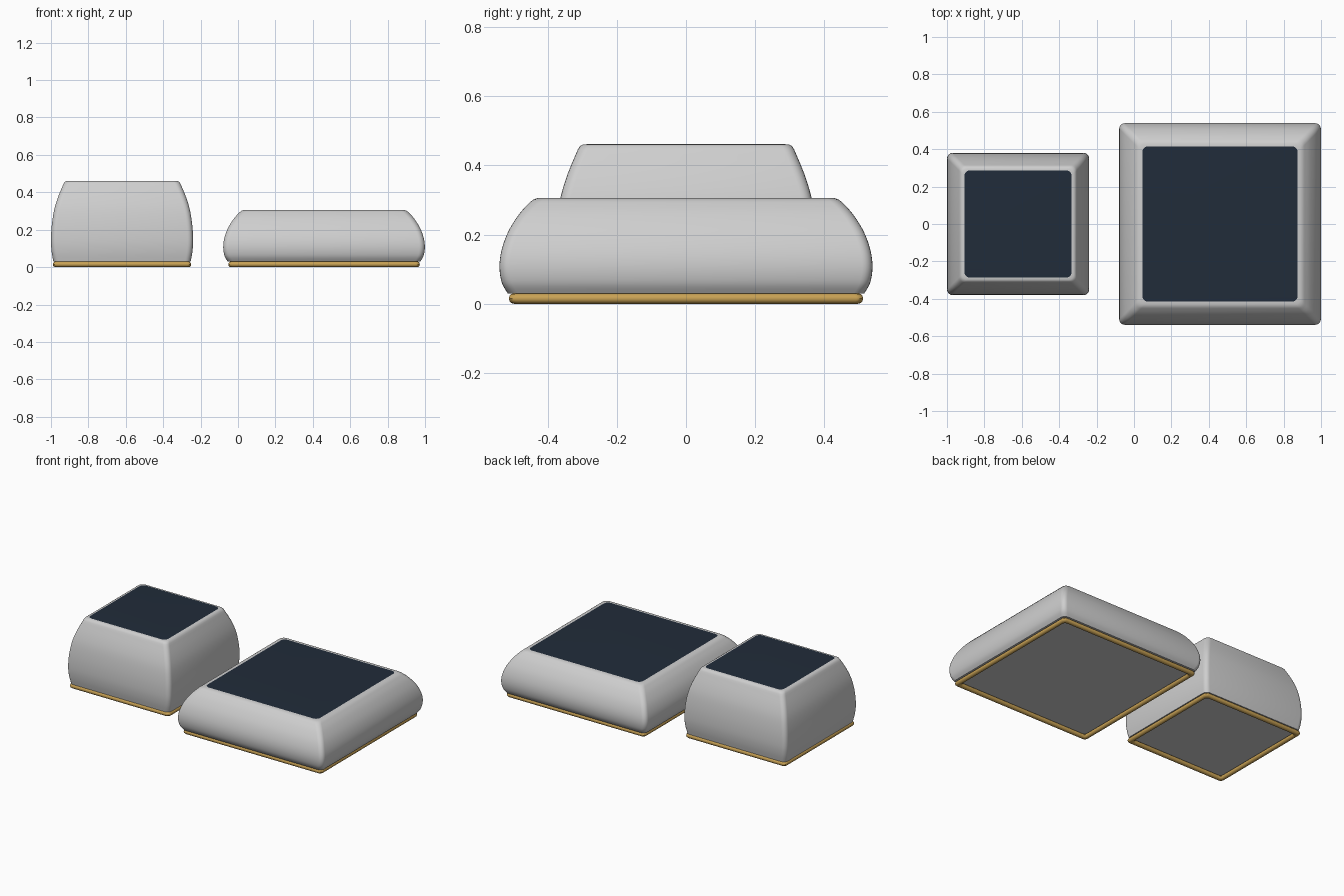
import bpy, bmesh, math

cube = bpy.data.objects.get("Cube")
if cube:
    bpy.data.objects.remove(cube, do_unlink=True)


def material(name, rgb):
    mat = bpy.data.materials.new(name)
    mat.use_nodes = True
    mat.diffuse_color = (*rgb, 1)
    mat.node_tree.nodes["Principled BSDF"].inputs["Base Color"].default_value = (*rgb, 1)
    return mat


silver = material("silver grey", (0.62, 0.62, 0.62))
navy = material("dark navy", (0.015, 0.025, 0.042))
gold = material("warm gold", (0.58, 0.36, 0.09))


def rounded_square(half, radius, steps=5):
    """Outline of a square with rounded corners, counter-clockwise."""
    points = []
    for corner in range(4):
        start = corner * math.pi / 2
        cx = math.copysign(half - radius, math.cos(start + math.pi / 4))
        cy = math.copysign(half - radius, math.sin(start + math.pi / 4))
        for i in range(steps + 1):
            a = start + i / steps * math.pi / 2
            points.append((cx + radius * math.cos(a), cy + radius * math.sin(a)))
    return points


def loft(name, x, profile, radius, materials, closed=False):
    """Sweep a (half width, height) profile around a rounded square."""
    bm = bmesh.new()
    rings = [[bm.verts.new((px, py, z)) for px, py in rounded_square(half, radius)]
             for half, z in profile]
    pairs = list(zip(rings, rings[1:]))
    if closed:
        pairs.append((rings[-1], rings[0]))
    for low, high in pairs:
        for i in range(len(low)):
            j = (i + 1) % len(low)
            bm.faces.new((low[i], low[j], high[j], high[i]))
    if not closed:
        bm.faces.new(rings[0][::-1])
        bm.faces.new(rings[-1]).material_index = 1
    bmesh.ops.recalc_face_normals(bm, faces=bm.faces)
    mesh = bpy.data.meshes.new(name)
    bm.to_mesh(mesh)
    bm.free()
    for mat in materials:
        mesh.materials.append(mat)
    obj = bpy.data.objects.new(name, mesh)
    obj.location.x = x
    bpy.context.collection.objects.link(obj)
    bpy.ops.object.select_all(action='DESELECT')
    obj.select_set(True)
    bpy.context.view_layer.objects.active = obj
    bpy.ops.object.shade_smooth_by_angle(angle=math.radians(35))
    return obj


def smooth_profile(points, steps=4):
    """Catmull-Rom curve through the profile points."""
    pts = [points[0]] + points + [points[-1]]
    result = []
    for a, b, c, d in zip(pts, pts[1:], pts[2:], pts[3:]):
        for s in range(steps):
            t = s / steps
            result.append(tuple(
                q + 0.5 * t * (r - p + t * (2 * p - 5 * q + 4 * r - w + t * (3 * (q - r) + w - p)))
                for p, q, r, w in zip(a, b, c, d)))
    return result + [points[-1]]


def table(prefix, x, side, top, tube_half):
    # Bulging body with a dark top inside a softened rim
    loft(prefix + "_body", x, smooth_profile(side) + top, 0.03, [silver, navy])
    # Round gold trim under the body
    r = 0.015
    tube = [(tube_half - r + r * math.cos(k * math.pi / 6), r + r * math.sin(k * math.pi / 6))
            for k in range(12)]
    loft(prefix + "_base_trim", x, tube, 0.02, [gold], closed=True)


table("large_table", 0.46,
      [(0.515, 0.03), (0.532, 0.06), (0.539, 0.105), (0.533, 0.155),
       (0.513, 0.21), (0.48, 0.262), (0.449, 0.295)],
      [(0.441, 0.301), (0.43, 0.305), (0.415, 0.306)], 0.512)
table("small_table", -0.62,
      [(0.367, 0.03), (0.376, 0.08), (0.38, 0.14), (0.376, 0.22),
       (0.363, 0.305), (0.342, 0.375), (0.313, 0.445)],
      [(0.307, 0.455), (0.299, 0.46), (0.287, 0.461)], 0.37)
